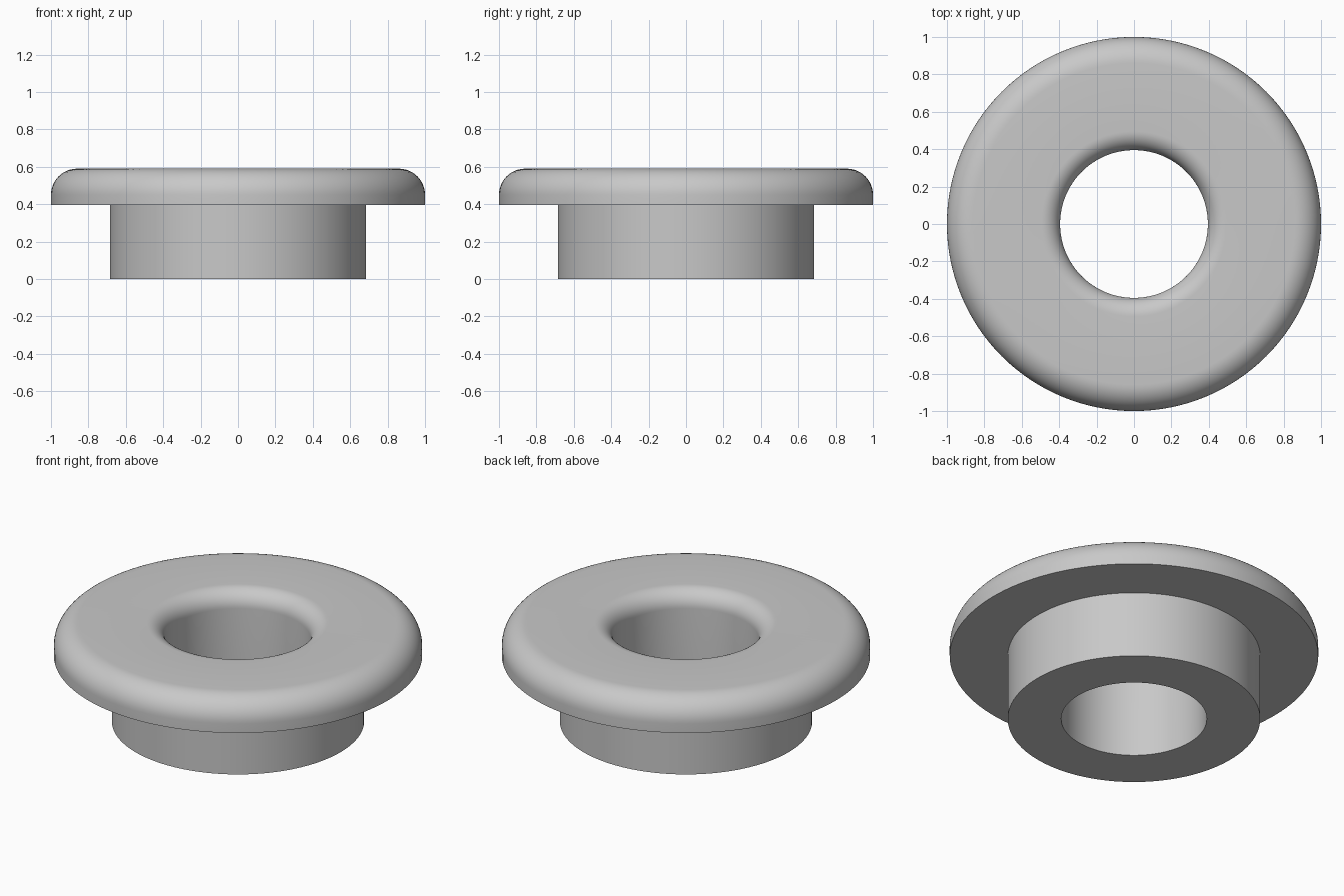
import bpy, bmesh, math

cube = bpy.data.objects.get("Cube")
if cube:
    bpy.data.objects.remove(cube, do_unlink=True)

# Main dimensions
HOLE_R, BODY_R, FLANGE_R = 0.395, 0.685, 1.0
FLANGE_Z, TOP_Z = 0.395, 0.59
INNER_FILLET, OUTER_FILLET = 0.1, 0.14
SEGMENTS, ARC_STEPS = 128, 12


def arc(cx, cz, radius, start, end):
    """Points of a fillet arc in the radius/height plane."""
    angles = [math.radians(start + (end - start) * i / ARC_STEPS)
              for i in range(ARC_STEPS + 1)]
    return [(cx + radius * math.cos(a), cz + radius * math.sin(a)) for a in angles]


# Closed cross-section: stem, flange with rounded rim, flared hole
profile = [(HOLE_R, 0), (BODY_R, 0), (BODY_R, FLANGE_Z), (FLANGE_R, FLANGE_Z)]
profile += arc(FLANGE_R - OUTER_FILLET, TOP_Z - OUTER_FILLET, OUTER_FILLET, 0, 90)
profile += arc(HOLE_R + INNER_FILLET, TOP_Z - INNER_FILLET, INNER_FILLET, 90, 180)

# Revolve the cross-section around the vertical axis
bm = bmesh.new()
verts = [bm.verts.new((r, 0, z)) for r, z in profile]
edges = [bm.edges.new((v, verts[(i + 1) % len(verts)])) for i, v in enumerate(verts)]
bmesh.ops.spin(bm, geom=verts + edges, cent=(0, 0, 0), axis=(0, 0, 1),
               angle=math.tau, steps=SEGMENTS, use_merge=True)
bmesh.ops.remove_doubles(bm, verts=bm.verts, dist=0.0001)
bmesh.ops.recalc_face_normals(bm, faces=bm.faces)
mesh = bpy.data.meshes.new("flanged_bushing")
bm.to_mesh(mesh)
bm.free()

bushing = bpy.data.objects.new("flanged_bushing", mesh)
bpy.context.collection.objects.link(bushing)

# Plain grey material
grey = bpy.data.materials.new("light_grey")
grey.use_nodes = True
colour = (0.58, 0.58, 0.58, 1)
grey.diffuse_color = colour
grey.node_tree.nodes["Principled BSDF"].inputs["Base Color"].default_value = colour
mesh.materials.append(grey)

# Smooth curved walls, crisp corners
bpy.ops.object.select_all(action='DESELECT')
bushing.select_set(True)
bpy.context.view_layer.objects.active = bushing
bpy.ops.object.shade_smooth_by_angle(angle=math.radians(30))
